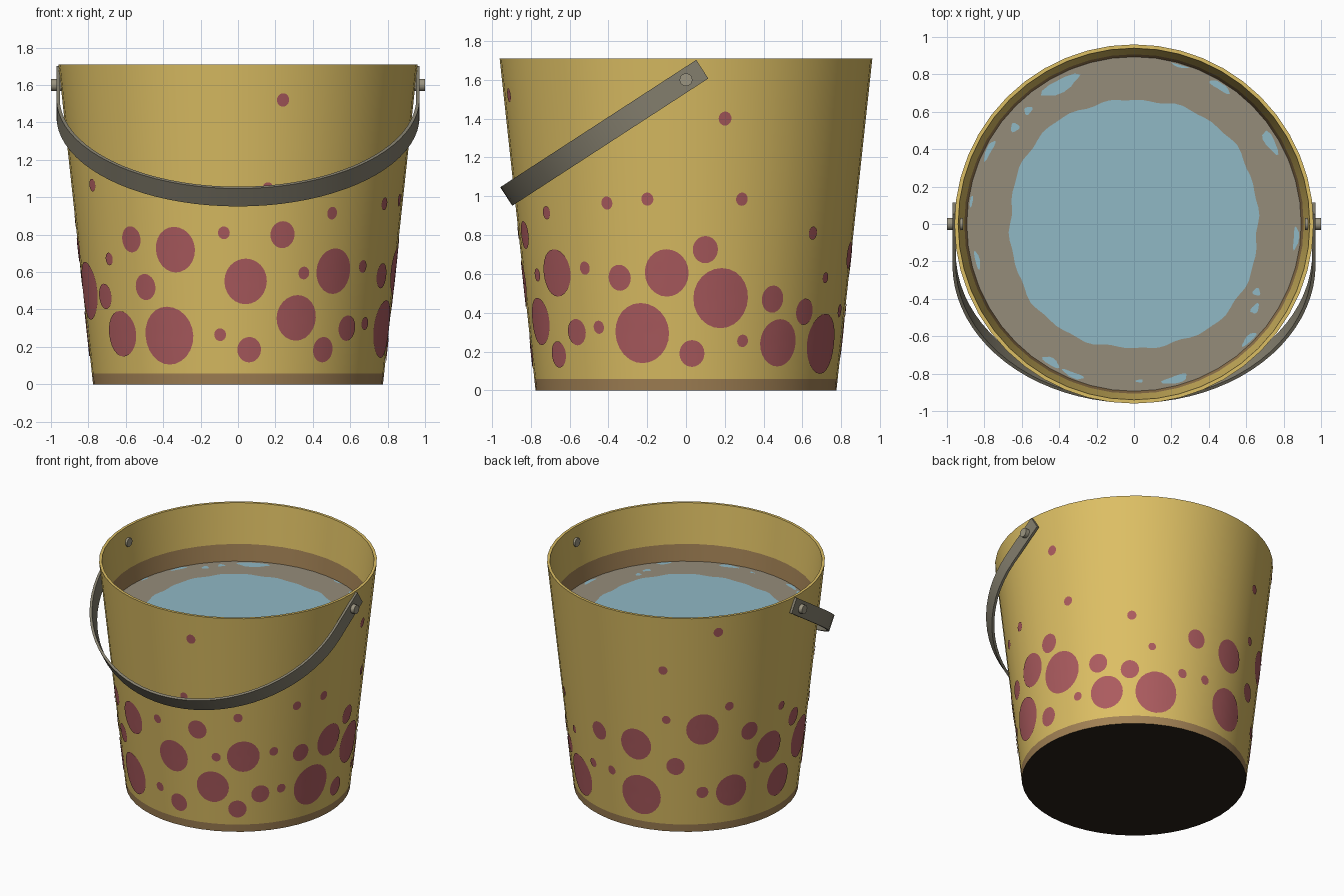
import bpy, bmesh, math
from mathutils import Vector, Matrix

if "Cube" in bpy.data.objects:
    bpy.data.objects.remove(bpy.data.objects["Cube"])

def mat(name, r, g, b):
    m = bpy.data.materials.new(name)
    m.diffuse_color = (r, g, b, 1)
    m.use_nodes = True
    m.node_tree.nodes["Principled BSDF"].inputs["Base Color"].default_value = m.diffuse_color
    return m

YELLOW = mat("yellow_paint", 0.72, 0.52, 0.127)
BROWN = mat("brown_grime", 0.36, 0.22, 0.09)
DARK = mat("dark_underside", 0.02, 0.015, 0.009)
SPOT = mat("dusty_red", 0.41, 0.105, 0.114)
WATER = mat("water_blue", 0.28, 0.48, 0.56)
SCUM = mat("grey_scum", 0.30, 0.262, 0.195)
IRON = mat("grey_iron", 0.23, 0.21, 0.155)
PIN = mat("light_iron", 0.33, 0.30, 0.22)

def make(name, bm, mats, smooth=True, recalc=True):
    if recalc:
        bmesh.ops.recalc_face_normals(bm, faces=bm.faces)
    me = bpy.data.meshes.new(name)
    bm.to_mesh(me)
    bm.free()
    for m in mats:
        me.materials.append(m)
    ob = bpy.data.objects.new(name, me)
    bpy.context.collection.objects.link(ob)
    if smooth:
        bpy.ops.object.select_all(action='DESELECT')
        ob.select_set(True)
        bpy.context.view_layer.objects.active = ob
        bpy.ops.object.shade_smooth_by_angle(angle=math.radians(35))
    return ob

H, R0, R1, T = 1.71, 0.775, 0.96, 0.02
def radius(z):
    return R0 + (R1 - R0) * z / H

# bucket: lathed profile, each entry is (radius, z, material of the strip leading to it)
N = 48
WZ = 1.285
profile = [(0, 0, 0), (R0, 0, 2), (radius(.058), .058, 1), (R1, H, 0), (R1 - T, H, 0),
           (radius(1.41) - T, 1.41, 0), (radius(WZ) - T, WZ, 1),
           (radius(.03) - T, .03, 1), (0, .03, 1)]
bm = bmesh.new()
rings = []
for r, z, _ in profile:
    if r == 0:
        rings.append([bm.verts.new((0, 0, z))] * N)
    else:
        rings.append([bm.verts.new((r * math.sin(a), -r * math.cos(a), z))
                      for a in (2 * math.pi * i / N for i in range(N))])
for k in range(1, len(profile)):
    A, B = rings[k - 1], rings[k]
    for i in range(N):
        j = (i + 1) % N
        f = bm.faces.new(list(dict.fromkeys((A[i], A[j], B[j], B[i]))))
        f.material_index = profile[k][2]
make("bucket", bm, [YELLOW, BROWN, DARK])

# water: clear wavy middle and a ring of scum
bm = bmesh.new()
M = 96
c = bm.verts.new((0, 0, WZ))
inner, outer = [], []
for i in range(M):
    a = 2 * math.pi * i / M
    r = .675 + .012 * math.sin(4 * a - 1.6) + .01 * math.sin(17 * a) * math.cos(5 * a)
    inner.append(bm.verts.new((r * math.cos(a), r * math.sin(a), WZ)))
    ro = radius(WZ) - T
    outer.append(bm.verts.new((ro * math.cos(a), ro * math.sin(a), WZ)))
for i in range(M):
    j = (i + 1) % M
    bm.faces.new((c, inner[i], inner[j]))
    bm.faces.new((inner[i], outer[i], outer[j], inner[j])).material_index = 1
make("water", bm, [WATER, SCUM], smooth=False, recalc=False)

# clear patches in the scum: angle, distance, half length along ring, half width
patches = [(118, .84, .11, .035), (74, .885, .05, .012), (58, .87, .06, .022),
           (31, .85, .07, .025), (-5, .87, .06, .015), (-29, .75, .02, .02),
           (-35, .79, .03, .018), (-45, .87, .05, .016), (-75, .86, .07, .02),
           (-88, .84, .02, .008), (-112, .87, .06, .015), (-121, .86, .05, .02),
           (193, .86, .05, .012), (141, .82, .025, .022), (133, .83, .025, .018),
           (153, .87, .06, .015), (172, .88, .03, .01)]
bm = bmesh.new()
for deg, d, l, w in patches:
    rot = Matrix.Rotation(math.radians(deg), 3, 'Z')
    pts = []
    for k in range(14):
        t = 2 * math.pi * k / 14
        s = 1 + .18 * math.sin(3 * t + deg)
        y = l * s * math.sin(t)
        x = min(math.sqrt(d * d - y * y) + w * s * math.cos(t), .885)
        pts.append(bm.verts.new(rot @ Vector((x, y, WZ + .002))))
    bm.faces.new(pts)
make("clear_patches", bm, [WATER], smooth=False, recalc=False)

# painted spots: angle from the front towards +x, height, half height
big, mid, small = .155, .122, .034
spots = [(14.8, 1.52, .036), (299.4, 1.065, small), (10.3, 1.05, .03), (35, .915, small),
         (318.5, .775, .07), (336.8, .72, mid), (355, .81, small), (16, .80, .072),
         (306, .67, small), (323.6, .52, .07), (301, .47, .068), (285.5, .50, big),
         (2.8, .55, mid), (24.7, .595, small), (37.5, .605, mid), (52, .63, small),
         (66, .58, .067), (309.6, .27, mid), (332.5, .26, big), (353.2, .265, small),
         (4.3, .185, .068), (22.6, .355, mid), (34.7, .185, .068), (46, .30, .068),
         (56.5, .325, small), (73.6, .295, big), (102.5, 1.40, .036), (62.5, .965, small),
         (77, .985, small), (109, .985, small), (96.7, .725, .07), (139, .81, small),
         (83.2, .605, mid), (102.6, .475, big), (122.6, .47, .07), (138, .405, .068),
         (148.6, .58, .028), (151, .24, big), (126.4, .245, mid), (111.2, .255, .032),
         (92.2, .19, .069), (170.4, .695, .07), (190.9, .67, mid), (164, .41, small),
         (176.5, .41, small), (192.3, .27, big), (205, 1.29, small), (206, .895, .032),
         (222.6, .82, mid), (228.6, 1.59, .036), (234.8, .985, small), (245.7, .754, .07),
         (210, .525, .068), (223, .315, .045), (237.8, .307, mid), (258, .575, mid),
         (251, .465, .03), (267, .27, mid), (264, .87, small), (275, .72, .068)]
bm = bmesh.new()
K = 24
def on_wall(phi, z):
    r = radius(z) + .004
    return bm.verts.new((r * math.sin(phi), -r * math.cos(phi), z))
for deg, z, h in spots:
    phi, w = math.radians(deg), h * .93 / radius(z)
    prev = None
    for s in (.4, .7, 1):
        ring = [on_wall(phi + s * w * math.cos(2 * math.pi * k / K),
                        z + s * h * math.sin(2 * math.pi * k / K)) for k in range(K)]
        if prev is None:
            mid_v = on_wall(phi, z)
        for k in range(K):
            j = (k + 1) % K
            if prev is None:
                bm.faces.new((mid_v, ring[k], ring[j]))
            else:
                bm.faces.new((prev[k], ring[k], ring[j], prev[j]))
        prev = ring
make("painted_spots", bm, [SPOT], recalc=False)

# handle: flat strip swept along straight ends and a half ellipse in a tilted plane
tilt = math.radians(33)
ed = Vector((0, -math.cos(tilt), -math.sin(tilt)))
ew = Vector((0, math.sin(tilt), -math.cos(tilt)))
pivot = Vector((0, 0, 1.6))
AX, STR, DEP = .962, .22, .875
path = [(AX, -.1, 1, 0)]
for i in range(41):
    t = math.pi * i / 40
    nx, nd = math.cos(t) / AX, math.sin(t) / DEP
    n = math.hypot(nx, nd)
    path.append((AX * math.cos(t), STR + DEP * math.sin(t), nx / n, nd / n))
path.append((-AX, -.1, -1, 0))
bm = bmesh.new()
prev = None
for x, d, nx, nd in path:
    p = pivot + Vector((x, 0, 0)) + ed * d
    n = Vector((nx, 0, 0)) + ed * nd
    ring = [bm.verts.new(p + n * a * .009 + ew * b * .057)
            for a, b in ((1, 1), (1, -1), (-1, -1), (-1, 1))]
    if prev:
        for k in range(4):
            bm.faces.new((prev[k], prev[(k + 1) % 4], ring[(k + 1) % 4], ring[k]))
    else:
        bm.faces.new(ring)
    prev = ring
bm.faces.new(prev)
make("handle", bm, [IRON])

# pivot pins through the wall on both sides
bm = bmesh.new()
for s in (-1, 1):
    place = Matrix.Translation((s * .957, 0, 1.6)) @ Matrix.Rotation(math.pi / 2, 4, 'Y')
    bmesh.ops.create_cone(bm, cap_ends=True, segments=20, radius1=.033, radius2=.033,
                          depth=.086, matrix=place)
make("handle_pins", bm, [PIN])
